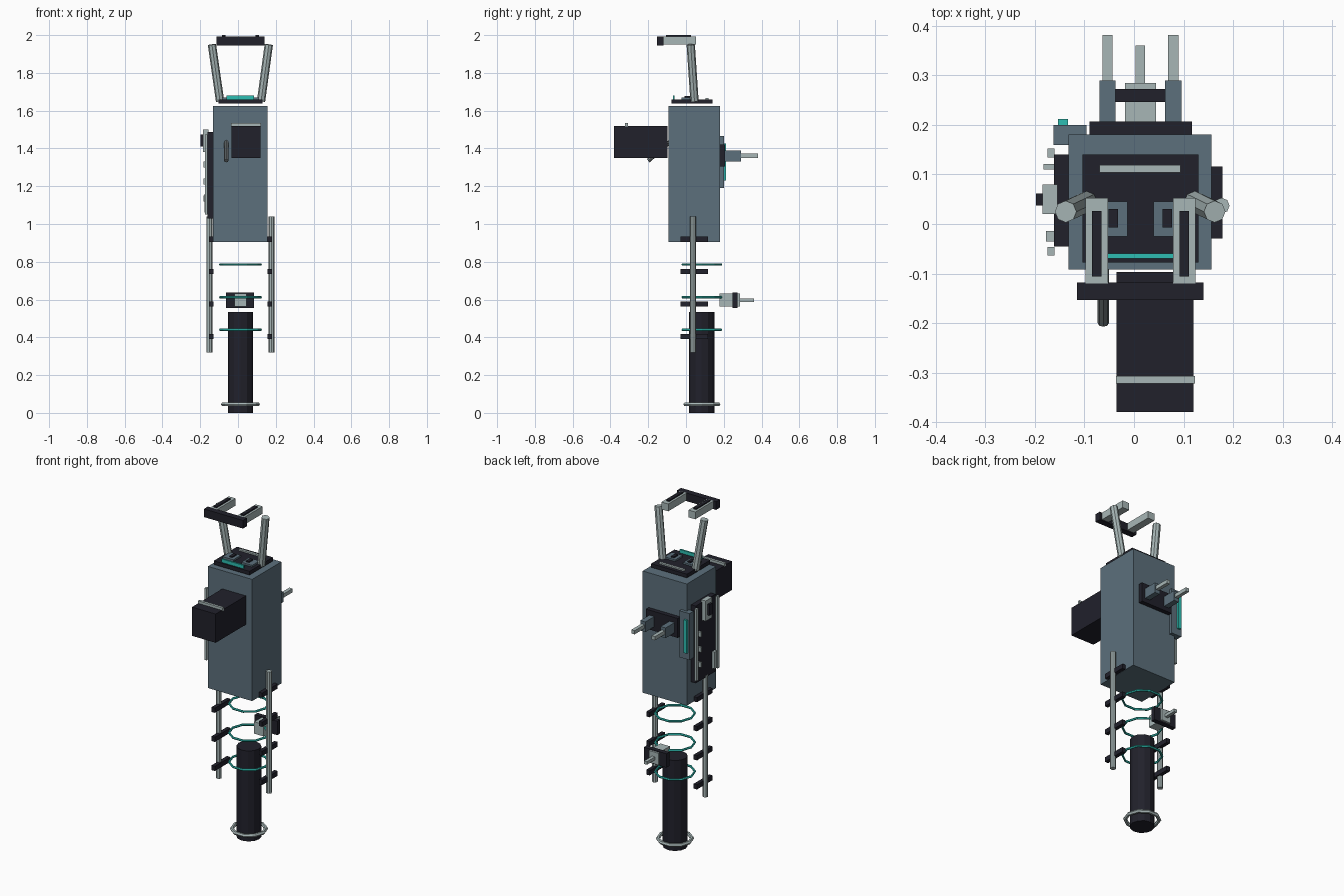
import bpy, bmesh, math
from mathutils import Vector

if "Cube" in bpy.data.objects:
    bpy.data.objects.remove(bpy.data.objects["Cube"])


def mat(name, r, g, b):
    m = bpy.data.materials.new(name)
    m.diffuse_color = (r, g, b, 1)
    m.use_nodes = True
    m.node_tree.nodes["Principled BSDF"].inputs["Base Color"].default_value = m.diffuse_color
    return m


SLATE = mat("slate", 0.107, 0.162, 0.202)
DARK = mat("near_black", 0.015, 0.015, 0.024)
SILVER = mat("silver", 0.39, 0.47, 0.47)
TEAL = mat("teal", 0.027, 0.515, 0.445)
GREY = mat("mid_grey", 0.16, 0.18, 0.185)
CX = 0.013  # mirror plane of the machine


def finish(name, bm, m):
    me = bpy.data.meshes.new(name)
    bmesh.ops.recalc_face_normals(bm, faces=bm.faces)
    bm.to_mesh(me)
    bm.free()
    me.materials.append(m)
    ob = bpy.data.objects.new(name, me)
    bpy.context.collection.objects.link(ob)
    return ob


def box(name, x, y, z, m):
    """Box from (min, max) pairs."""
    bm = bmesh.new()
    bmesh.ops.create_cube(bm, size=1)
    for v in bm.verts:
        v.co = [lo + (c + 0.5) * (hi - lo) for c, (lo, hi) in zip(v.co, (x, y, z))]
    return finish(name, bm, m)


def pair(name, x, y, z, m):
    """Box and its mirror image across the plane x = CX."""
    box(name + "_right", x, y, z, m)
    box(name + "_left", (2 * CX - x[1], 2 * CX - x[0]), y, z, m)


def rod(name, a, b, r, m, sides=8):
    a, b = Vector(a), Vector(b)
    bm = bmesh.new()
    bmesh.ops.create_cone(bm, cap_ends=True, segments=sides, radius1=r, radius2=r,
                          depth=(b - a).length)
    ob = finish(name, bm, m)
    ob.location = (a + b) / 2
    ob.rotation_mode = 'QUATERNION'
    ob.rotation_quaternion = Vector((0, 0, 1)).rotation_difference(b - a)
    return ob


def ring(name, z, R, r, m, seg=10, y=0.084):
    bpy.ops.mesh.primitive_torus_add(location=(CX, y, z), major_radius=R, minor_radius=r,
                                     major_segments=seg, minor_segments=6)
    ob = bpy.context.object
    ob.name = name
    ob.data.materials.append(m)


# Main body and front emitter block
box("body", (-0.132, 0.157), (-0.092, 0.181), (0.905, 1.625), SLATE)
box("front_block", (-0.035, 0.12), (-0.38, -0.097), (1.35, 1.52), DARK)
box("front_block_band", (-0.036, 0.123), (-0.322, -0.307), (1.515, 1.535), SILVER)
rod("front_lever", (-0.062, -0.2, 1.335), (-0.062, -0.085, 1.435), 0.0115, GREY)

# Control panel above the body
box("top_panel", (-0.104, 0.13), (-0.078, 0.14), (1.638, 1.66), DARK)
box("panel_strip", (-0.07, 0.094), (0.104, 0.119), (1.658, 1.668), SILVER)
box("panel_light", (-0.06, 0.084), (-0.07, -0.06), (1.658, 1.68), TEAL)
pair("panel_pad", (0.039, 0.11), (-0.025, 0.045), (1.658, 1.67), SLATE)
pair("panel_pad_slot", (0.058, 0.077), (-0.007, 0.03), (1.668, 1.677), DARK)

# Top handle: struts, arms with dark inlays, crossbar
rod("strut_left", (-0.095, 0.045, 1.65), (-0.138, 0.025, 1.95), 0.022, SILVER)
rod("strut_right", (0.122, 0.045, 1.65), (0.163, 0.025, 1.95), 0.022, SILVER)
pair("handle_arm", (0.079, 0.124), (-0.12, 0.053), (1.95, 1.993), SILVER)
pair("handle_inlay", (0.092, 0.111), (-0.106, 0.026), (1.99, 2.0), DARK)
box("handle_crossbar", (-0.115, 0.14), (-0.154, -0.118), (1.945, 1.993), DARK)

# Side rails with dark rungs
for side, x in (("left", -0.152), ("right", 0.177)):
    rod("rail_" + side, (x, 0.037, 0.32), (x, 0.037, 1.04), 0.016, SILVER)
for i in range(4):
    z = 0.92 - 0.172 * i
    pair("rung_%d" % i, (0.157, 0.179), (-0.029, 0.116), (z - 0.014, z + 0.014), DARK)

# Lower grip, its collar, and floating light rings
rod("lower_grip", (CX, 0.083, 0), (CX, 0.083, 0.535), 0.067, DARK, 12)
ring("grip_collar", 0.045, 0.092, 0.011, SILVER)
for i in range(3):
    ring("light_ring_%d" % i, 0.785 - 0.1725 * i, 0.107, 0.0065, TEAL)

# Rear plug: plate with two stepped prongs
box("plug_plate", (-0.09, 0.117), (0.178, 0.207), (1.305, 1.42), DARK)
pair("plug_prong", (0.063, 0.096), (0.205, 0.29), (1.33, 1.39), SLATE)
pair("plug_pin", (0.069, 0.09), (0.285, 0.382), (1.35, 1.372), SILVER)

# Small lower rear connector
box("connector_block", (-0.018, 0.044), (0.177, 0.285), (0.563, 0.633), SILVER)
box("connector_flange", (-0.063, 0.085), (0.246, 0.273), (0.555, 0.637), DARK)
box("connector_pin", (0.003, 0.022), (0.28, 0.361), (0.588, 0.606), SILVER)

# Left equipment panel with rails, latch and small studs
box("side_panel", (-0.162, -0.13), (-0.045, 0.14), (1.03, 1.487), DARK)
for name, y in (("rear", 0.143), ("front", -0.055)):
    box("side_trim_" + name, (-0.175, -0.161), (y - 0.009, y + 0.009), (1.05, 1.475), SILVER)
box("side_latch", (-0.185, -0.155), (0.02, 0.08), (1.38, 1.5), SILVER)
box("side_latch_button", (-0.198, -0.183), (0.037, 0.062), (1.41, 1.475), DARK)
for i in range(3):
    z = 1.12 + 0.09 * i
    box("side_stud_%d" % i, (-0.183, -0.16), (0.11, 0.121), (z, z + 0.03), SILVER)
box("side_slider", (-0.178, -0.16), (-0.035, -0.014), (1.06, 1.16), SILVER)

# Rear corner lamp
box("lamp_housing", (-0.163, -0.096), (0.16, 0.2), (1.19, 1.465), SLATE)
box("lamp_light", (-0.153, -0.133), (0.198, 0.212), (1.23, 1.425), TEAL)
